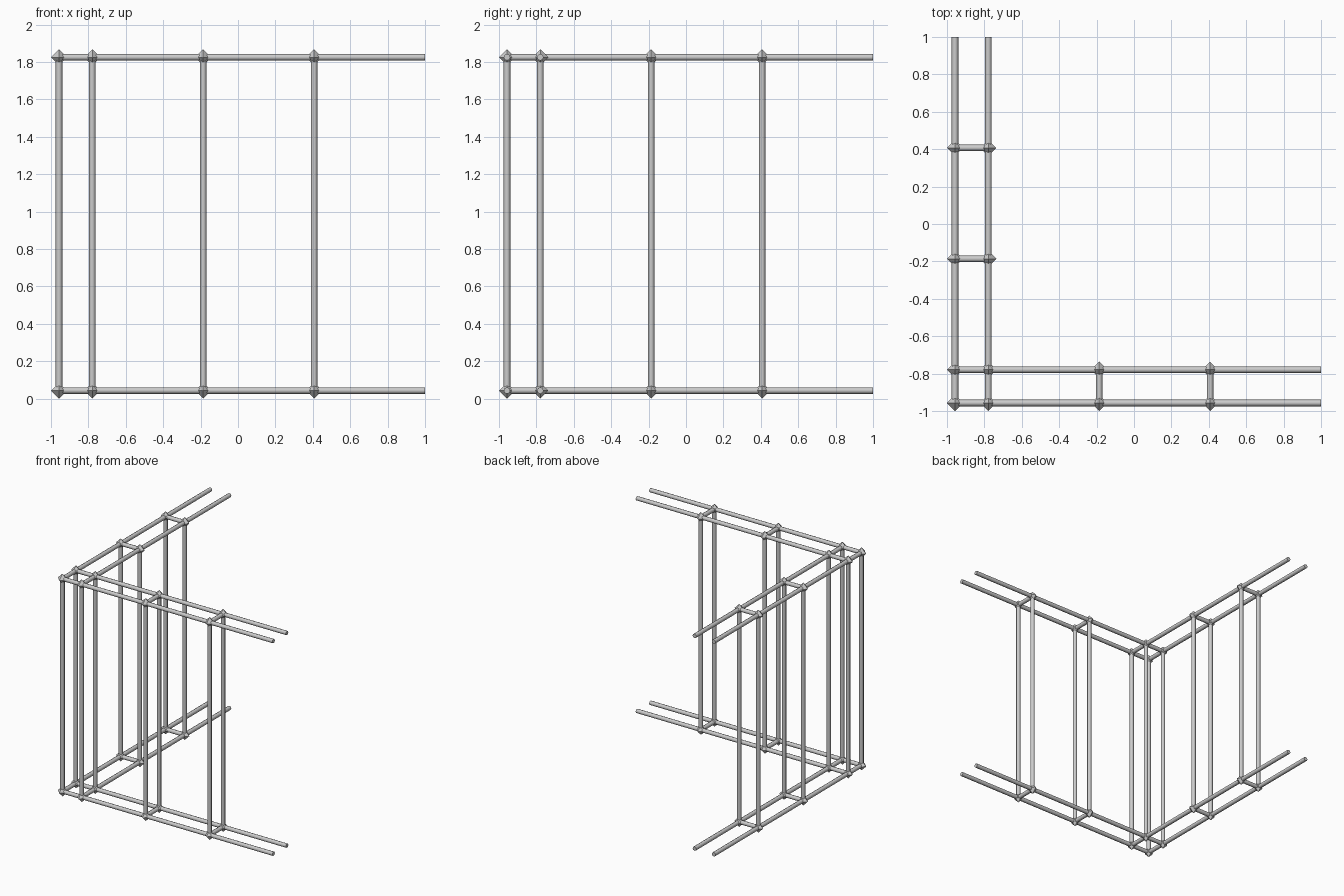
import bpy
import bmesh
from mathutils import Vector, Matrix

if "Cube" in bpy.data.objects:
    bpy.data.objects.remove(bpy.data.objects["Cube"])

A, B = -0.957, -0.779            # outer and inner rail lines
STEPS = [-0.186, 0.407]          # post positions along each wing
END = 1.0                        # open end of the wings
Z0, Z1 = 0.043, 1.825            # lower and upper rail heights
ROD, NODE = 0.0175, 0.043        # rod radius, joint radius


def rod(bm, a, b):
    """Add an eight-sided rod between two points."""
    a, b = Vector(a), Vector(b)
    d = b - a
    turn = d.to_track_quat('Z', 'Y').to_matrix().to_4x4()
    bmesh.ops.create_cone(bm, cap_ends=True, segments=8, radius1=ROD, radius2=ROD,
                          depth=d.length, matrix=Matrix.Translation((a + b) / 2) @ turn)


def finish(name, bm, smooth):
    mesh = bpy.data.meshes.new(name)
    bm.to_mesh(mesh)
    bm.free()
    obj = bpy.data.objects.new(name, mesh)
    bpy.context.collection.objects.link(obj)
    if smooth:
        bpy.ops.object.select_all(action='DESELECT')
        obj.select_set(True)
        bpy.context.view_layer.objects.active = obj
        bpy.ops.object.shade_smooth_by_angle(angle=1.0)


# Joint positions in plan: corner square plus both wings
plan = [(x, y) for x in (A, B) for y in (A, B)]
plan += [(s, c) for s in STEPS for c in (A, B)]
plan += [(c, s) for s in STEPS for c in (A, B)]

# Vertical posts
bm = bmesh.new()
for x, y in plan:
    rod(bm, (x, y, Z0), (x, y, Z1))
finish("posts", bm, True)

for level, z in (("lower", Z0), ("upper", Z1)):
    # Long rails of the two wings
    bm = bmesh.new()
    for c in (A, B):
        rod(bm, (A, c, z), (END, c, z))
        rod(bm, (c, A, z), (c, END, z))
    finish(level + "_rails", bm, True)

    # Short ties across each wing
    bm = bmesh.new()
    for s in STEPS:
        rod(bm, (s, A, z), (s, B, z))
        rod(bm, (A, s, z), (B, s, z))
    finish(level + "_ties", bm, True)

    # Octahedral joints
    bm = bmesh.new()
    for x, y in plan:
        bmesh.ops.create_uvsphere(bm, u_segments=4, v_segments=2, radius=NODE,
                                  matrix=Matrix.Translation((x, y, z)))
    finish(level + "_joints", bm, False)
